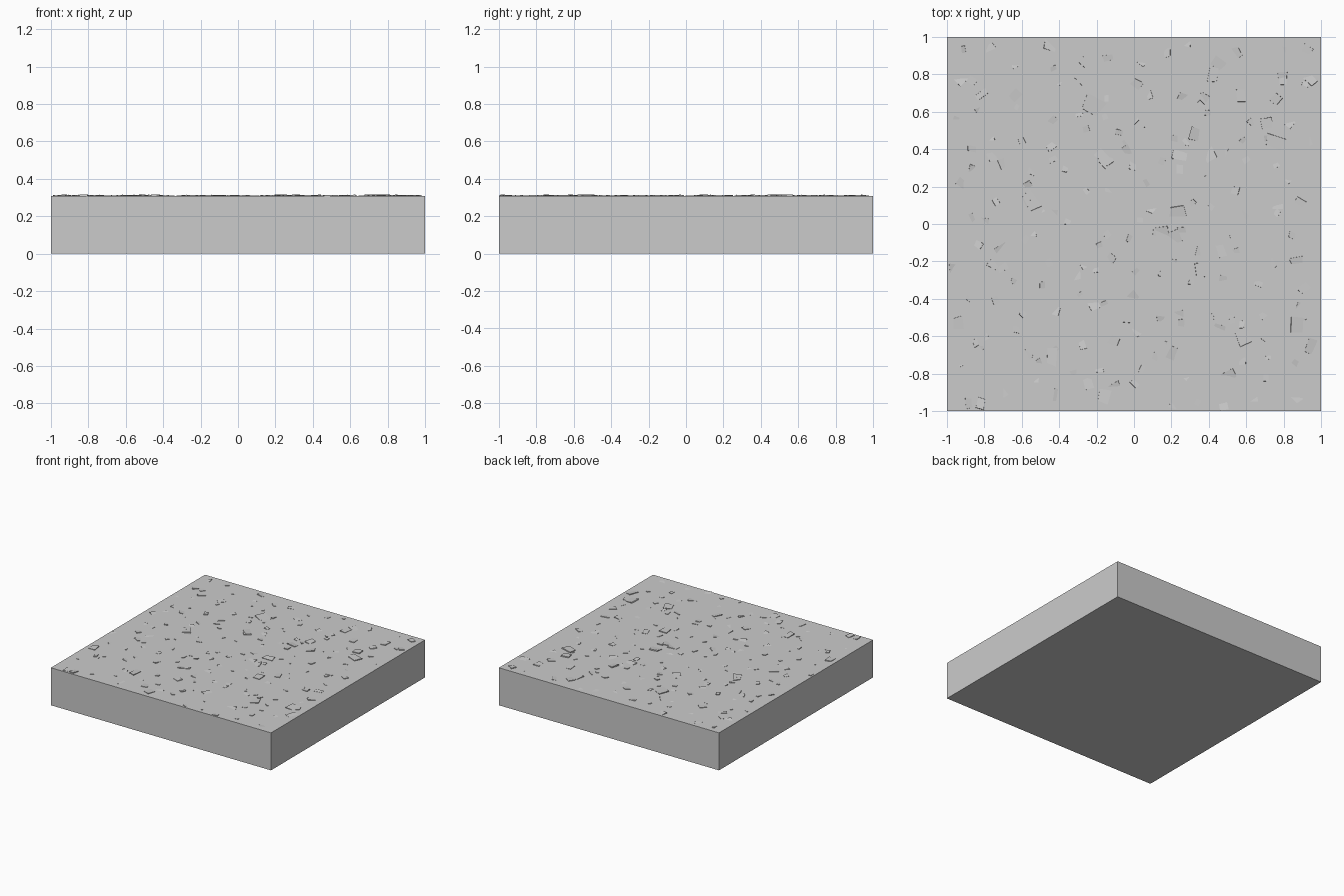
import bpy, bmesh, math, random
from mathutils import Matrix, Vector, Euler

if "Cube" in bpy.data.objects:
    bpy.data.objects.remove(bpy.data.objects["Cube"])

random.seed(7)
TOP = 0.308

def finish(bm, name):
    bmesh.ops.recalc_face_normals(bm, faces=bm.faces)
    me = bpy.data.meshes.new(name)
    bm.to_mesh(me)
    bm.free()
    ob = bpy.data.objects.new(name, me)
    bpy.context.collection.objects.link(ob)
    return ob

# Square ground slab
bm = bmesh.new()
bmesh.ops.create_cube(bm, size=1, matrix=Matrix.Translation((0, 0, TOP / 2)) @ Matrix.Diagonal((2, 2, TOP, 1)))
finish(bm, "ground_slab")

# Stone chips: irregular tilted blocks, nearly buried, only a corner or edge pokes out
bm = bmesh.new()

def chip(x, y, size, rise):
    vs = bmesh.ops.create_cube(bm, size=1)["verts"]
    rot = Euler((random.uniform(-.16, .16), random.uniform(-.16, .16), random.uniform(0, math.tau))).to_matrix()
    scale = Vector((size * random.uniform(.7, 1.2), size * random.uniform(.5, .9), size * .5))
    for v in vs:
        jitter = Vector([random.uniform(-.12, .12) for _ in range(3)])
        jitter.z *= 0.3
        v.co = rot @ ((v.co + jitter) * scale)
    lift = TOP + rise - max(v.co.z for v in vs)
    for v in vs:
        v.co += Vector((x, y, lift))
        v.co.x = max(-.998, min(.998, v.co.x))
        v.co.y = max(-.998, min(.998, v.co.y))

# The most prominent chips
main = [(-.75, .36), (-.59, .10), (-.55, .12), (-.16, .35), (-.04, .40), (.24, .37), (.32, .48),
        (.40, .38), (.71, .54), (.75, .44), (.23, .07), (.21, -.07), (.15, -.04), (-.12, -.19),
        (.36, -.24), (-.22, -.43), (-.03, -.50), (-.74, -.20), (-.94, -.53), (-.44, -.71),
        (.58, -.61), (.95, -.66), (.87, -.54), (.21, -.69), (-.16, -.92), (-.82, -.96),
        (.80, .77), (.94, .77), (.42, .80), (-.22, .63), (-.45, .95), (-.92, .78)]
for x, y in main:
    chip(x, y, random.uniform(.07, .09), random.uniform(.006, .009))

# Smaller chips spread evenly over the rest
n = 13
for i in range(n):
    for j in range(n):
        x, y = [-.97 + 1.94 * (k + random.random()) / n for k in (i, j)]
        chip(x, y, random.uniform(.035, .065), random.uniform(.002, .007))
finish(bm, "stone_chips")
